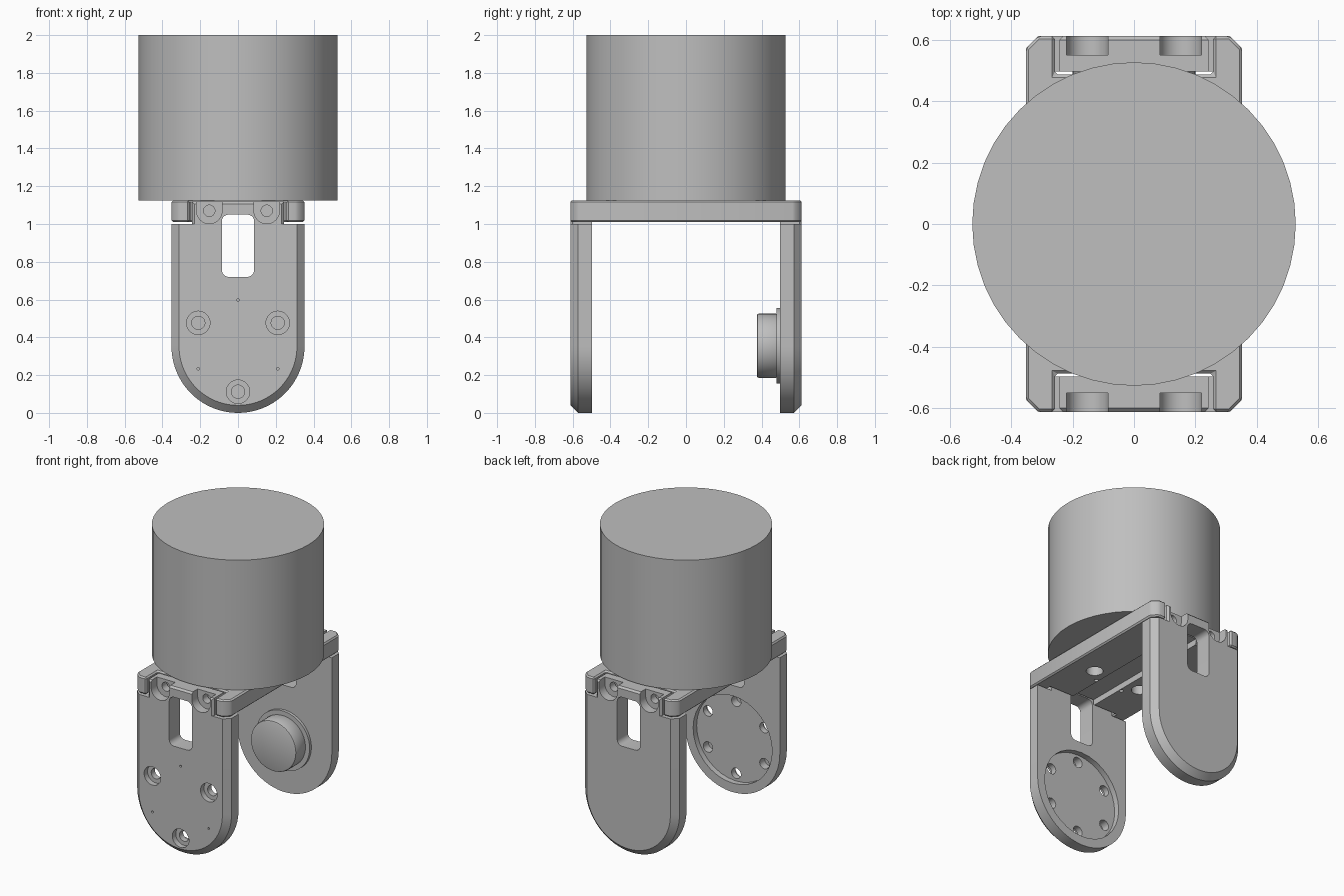
import bpy, bmesh, math
from mathutils import Matrix, Vector

cube = bpy.data.objects.get("Cube")
if cube:
    bpy.data.objects.remove(cube, do_unlink=True)

GREY = (0.52, 0.52, 0.52, 1)
grey = bpy.data.materials.new("plain grey")
grey.use_nodes = True
grey.diffuse_color = GREY
grey.node_tree.nodes["Principled BSDF"].inputs["Base Color"].default_value = GREY


def make(name, bm):
    bmesh.ops.recalc_face_normals(bm, faces=bm.faces[:])
    mesh = bpy.data.meshes.new(name)
    bm.to_mesh(mesh)
    bm.free()
    mesh.materials.append(grey)
    ob = bpy.data.objects.new(name, mesh)
    bpy.context.collection.objects.link(ob)
    return ob


def activate(ob):
    bpy.ops.object.select_all(action="DESELECT")
    ob.select_set(True)
    bpy.context.view_layer.objects.active = ob


def loft(name, rings):
    """Skin matching point rings and cap both ends."""
    bm = bmesh.new()
    loops = [[bm.verts.new(p) for p in ring] for ring in rings]
    n = len(loops[0])
    for a, b in zip(loops, loops[1:]):
        for i in range(n):
            j = (i + 1) % n
            bm.faces.new((a[i], a[j], b[j], b[i]))
    bm.faces.new(loops[0])
    bm.faces.new(loops[-1])
    return make(name, bm)


def rod(name, axis, centre, r, lo, hi, sides=32, r_end=None):
    """Round rod along y or z; centre gives the other two coordinates."""
    bm = bmesh.new()
    bmesh.ops.create_cone(bm, cap_ends=True, segments=sides, radius1=r,
                          radius2=r if r_end is None else r_end, depth=hi - lo)
    mid = (lo + hi) / 2
    if axis == "y":
        m = Matrix.Translation((centre[0], mid, centre[1])) @ Matrix.Rotation(-math.pi / 2, 4, "X")
    else:
        m = Matrix.Translation((centre[0], centre[1], mid))
    bm.transform(m)
    return make(name, bm)


def block(name, lo, hi):
    bm = bmesh.new()
    bmesh.ops.create_cube(bm, size=1)
    lo, hi = Vector(lo), Vector(hi)
    bm.transform(Matrix.Translation((lo + hi) / 2) @ Matrix.Diagonal((*(hi - lo), 1)))
    return make(name, bm)


def bevel(ob, width, segments=1):
    mod = ob.modifiers.new("bevel", "BEVEL")
    mod.width, mod.segments, mod.limit_method = width, segments, "ANGLE"
    activate(ob)
    bpy.ops.object.modifier_apply(modifier=mod.name)


def cut(ob, cutter):
    mod = ob.modifiers.new("cut", "BOOLEAN")
    mod.operation, mod.solver, mod.object = "DIFFERENCE", "EXACT", cutter
    activate(ob)
    bpy.ops.object.modifier_apply(modifier=mod.name)
    bpy.data.objects.remove(cutter, do_unlink=True)


def finish(ob, angle=30):
    activate(ob)
    bpy.ops.object.shade_smooth_by_angle(angle=math.radians(angle))


def drill(ob, s, centre, r, near, far):
    lo, hi = sorted((s * near, s * far))
    cut(ob, rod("cutter", "y", centre, r, lo, hi))


HUB_Z = 0.355
INNER, OUTER = 0.497, 0.612


def arm_ring(y, inset, top_inset):
    """Rounded-bottom outline with shoulders and a narrower top tab."""
    r, t = 0.352 - inset, 0.243 - top_inset
    pts = [(r * math.cos(a), 0.352 + r * math.sin(a))
           for a in (math.pi * (1 + i / 40) for i in range(41))]
    pts += [(r, 1.0), (t, 1.0), (t, 1.118 - top_inset),
            (-t, 1.118 - top_inset), (-t, 1.0), (-r, 1.0)]
    return [(x, y, z) for x, z in pts]


def arm(name, s):
    ob = loft(name, [arm_ring(s * INNER, 0, 0),
                     arm_ring(s * (OUTER - 0.04), 0, 0),
                     arm_ring(s * (OUTER - 0.012), 0.028, 0),
                     arm_ring(s * OUTER, 0.04, 0.012)])
    # Rounded cable window
    window = block("cutter", (-0.085, -0.1, 0.72), (0.085, 0.1, 1.05))
    window.data.transform(Matrix.Translation((0, s * 0.55, 0)))
    bm = bmesh.new()
    bm.from_mesh(window.data)
    edges = [e for e in bm.edges if abs(e.verts[0].co.y - e.verts[1].co.y) > 0.1]
    bmesh.ops.bevel(bm, geom=edges, offset=0.035, segments=5, profile=0.5, affect="EDGES")
    bm.to_mesh(window.data)
    bm.free()
    cut(ob, window)
    # Open-topped screw pockets
    for x in (-0.152, 0.152):
        drill(ob, s, (x, 1.07), 0.068, 0.55, 0.7)
        pocket = block("cutter", (x - 0.068, -0.075, 1.07), (x + 0.068, 0.075, 1.2))
        pocket.data.transform(Matrix.Translation((0, s * 0.625, 0)))
        cut(ob, pocket)
        drill(ob, s, (x, 1.07), 0.03, 0.4, 0.7)
    return ob


# Front arm with a bearing recess and six bolt holes
front_arm = arm("front_arm", -1)
drill(front_arm, -1, (0, HUB_Z), 0.295, 0.4, 0.535)
for k in range(6):
    a = math.radians(30 + 60 * k)
    spot = (0.243 * math.cos(a), HUB_Z + 0.243 * math.sin(a))
    if k % 2 == 0:
        drill(front_arm, -1, spot, 0.035, 0.4, 0.7)
        drill(front_arm, -1, spot, 0.062, 0.575, 0.7)
    else:
        drill(front_arm, -1, spot, 0.035, 0.4, 0.59)
        drill(front_arm, -1, spot, 0.007, 0.58, 0.7)
finish(front_arm)

# Back arm with a round hub on its inner side
back_arm = arm("back_arm", 1)
finish(back_arm)
finish(rod("hub_flange", "y", (0, HUB_Z), 0.2, 0.478, INNER + 0.005, 48))
hub = rod("hub", "y", (0, HUB_Z), 0.17, 0.375, 0.485, 48)
bevel(hub, 0.01, 2)
finish(hub)

# Top plate with chamfered corners and a notch at each end
quarter = [(0.352, 0.572), (0.312, 0.612), (0.258, 0.612), (0.258, 0.487)]
corner = quarter + [(-x, y) for x, y in reversed(quarter)]
outline = corner + [(-x, -y) for x, y in corner]
plate = loft("top_plate", [[(x, y, z) for x, y in outline] for z in (1.01, 1.125)])
bevel(plate, 0.009)
cut(plate, block("cutter", (-0.085, -0.7, 0.9), (0.085, 0.7, 1.05)))
for x in (-1, 1):
    cut(plate, rod("cutter", "z", (x * 0.18, -0.16), 0.052, 0.9, 1.2))
    cut(plate, rod("cutter", "z", (x * 0.1, -0.24), 0.013, 0.9, 1.2, 16))
finish(plate)

# Large drum on top
drum = rod("drum", "z", (0, 0), 0.527, 1.125, 2.0, 48)
finish(drum)
